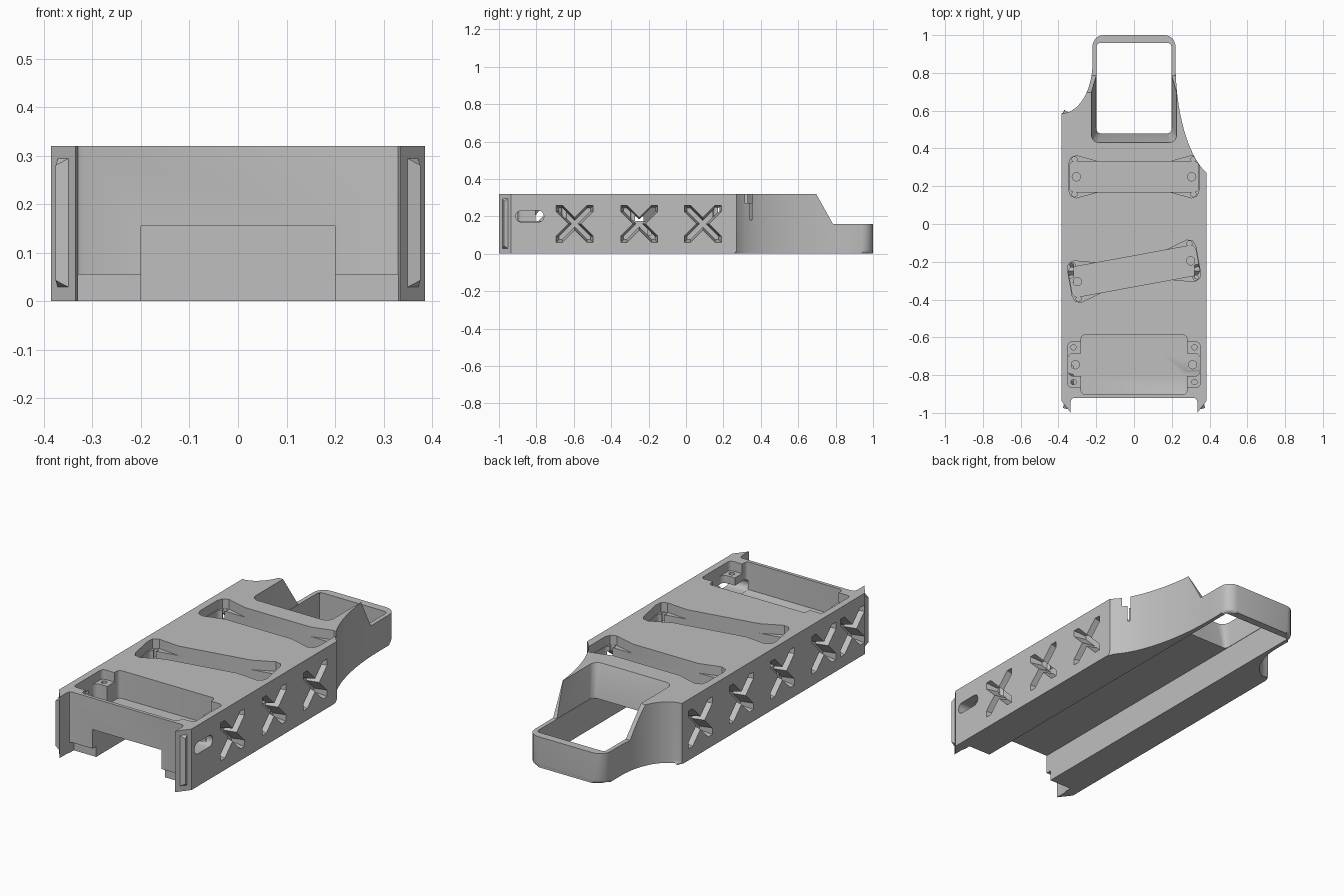
import bpy, bmesh, math
from mathutils import Matrix, Vector

cube = bpy.data.objects.get("Cube")
if cube:
    bpy.data.objects.remove(cube, do_unlink=True)

grey = bpy.data.materials.new("plain grey")
grey.use_nodes = True
COLOUR = (0.52, 0.52, 0.52, 1)
grey.diffuse_color = COLOUR
grey.node_tree.nodes["Principled BSDF"].inputs["Base Color"].default_value = COLOUR


def finish(name, bm):
    bmesh.ops.recalc_face_normals(bm, faces=bm.faces)
    mesh = bpy.data.meshes.new(name)
    bm.to_mesh(mesh)
    bm.free()
    mesh.materials.append(grey)
    ob = bpy.data.objects.new(name, mesh)
    bpy.context.collection.objects.link(ob)
    return ob


def loft(name, low, z0, high, z1, matrix=Matrix(), fillet=0):
    """Solid between two outlines with the same number of points."""
    bm = bmesh.new()
    a = [bm.verts.new((x, y, z0)) for x, y in low]
    b = [bm.verts.new((x, y, z1)) for x, y in high]
    bm.faces.new(a)
    bm.faces.new(b)
    for i in range(len(a)):
        j = (i + 1) % len(a)
        bm.faces.new((a[i], a[j], b[j], b[i]))
    if fillet:
        edges = [e for e in bm.edges if all(v.co.z == z0 and v.co.y > 0.265 for v in e.verts)]
        bmesh.ops.bevel(bm, geom=edges, offset=fillet, segments=3, profile=0.5, affect='EDGES')
    bmesh.ops.transform(bm, matrix=matrix, verts=bm.verts)
    return finish(name, bm)


def prism(name, pts, z0, z1, matrix=Matrix(), fillet=0):
    return loft(name, pts, z0, pts, z1, matrix, fillet)


def rounded(x0, x1, y0, y1, r, n=5):
    """Rounded rectangle outline."""
    pts = []
    corners = ((x1 - r, y1 - r), (x0 + r, y1 - r), (x0 + r, y0 + r), (x1 - r, y0 + r))
    for q, (cx, cy) in enumerate(corners):
        for i in range(n + 1):
            t = math.pi / 2 * (q + i / n)
            pts.append((cx + r * math.cos(t), cy + r * math.sin(t)))
    return pts


def circle(x, y, r):
    return [(x + r * math.cos(math.tau * i / 16), y + r * math.sin(math.tau * i / 16))
            for i in range(16)]


def apply_boolean(target, tool, operation='DIFFERENCE'):
    mod = target.modifiers.new("cut", 'BOOLEAN')
    mod.operation, mod.solver, mod.object = operation, 'EXACT', tool
    bpy.context.view_layer.objects.active = target
    bpy.ops.object.modifier_apply(modifier=mod.name)
    bpy.data.objects.remove(tool, do_unlink=True)


def cut(pts, z0, z1, matrix=Matrix()):
    apply_boolean(body, prism("cutter", pts, z0, z1, matrix))


def sweep(cx, cy, rx, ry, t0):
    """Concave elliptic flank running from the body side to the tail loop."""
    steps = [t0 + (math.pi / 2 - t0) * i / 14 for i in range(15)]
    return [(cx + rx * math.sin(t), cy - ry * math.cos(t)) for t in steps]


# Body plan: front prongs, straight sides, swept flanks and tail loop
TOP = 0.32
prong = [(0.318, -0.92), (0.33, -0.925), (0.335, -0.94), (0.335, -1), (0.385, -0.935)]
right = prong + sweep(0.47, 0.85, -0.25, 0.617, math.asin(0.34))
left = [(-x, y) for x, y in prong] + sweep(-0.385, 0.85, 0.165, 0.265, 0)
loop_end = [p for p in rounded(-0.22, 0.22, 0.6, 1, 0.06) if p[1] > 0.93]
body = prism("tray_body", right + loop_end + left[::-1], 0, TOP, fillet=0.018)

# Underside channel, tail opening and the flared clearance above the loop
cut([(-0.2, -1.1), (0.2, -1.1), (0.2, 0.96), (-0.2, 0.96)], -0.1, 0.155)
cut(rounded(-0.198, 0.198, 0.48, 0.958, 0.02), 0.1, 0.5)
apply_boolean(body, loft("cutter", rounded(-0.2, 0.2, 0.48, 1.2, 0.03), 0.16,
                         rounded(-0.226, 0.226, 0.43, 1.2, 0.04), TOP + 0.001))

# Slanted ends of the side wings
along_x = Matrix(((0, 0, 1, 0), (1, 0, 0, 0), (0, 1, 0, 0), (0, 0, 0, 1)))
cut([(1.1, 0.16), (0.785, 0.16), (0.685, 0.34), (1.1, 0.34)], -0.5, 0.5, along_x)

# Small step under the front face
for s in (-1, 1):
    cut([(s * 0.15, -1.1), (s * 0.33, -1.1), (s * 0.33, -0.89), (s * 0.15, -0.89)], -0.1, 0.055)

# Two slim pockets with flared screw ledges; the middle one is turned
FLOOR, LEDGE = 0.175, 0.27
flare = [(0.19, 0.08), (0.305, 0.112), (0.335, 0.1), (0.345, 0.07)]
flare += [(x, -y) for x, y in flare[::-1]]
for y, angle in ((0.25, 0), (-0.25, 10.4)):
    place = Matrix.Translation((0, y, 0)) @ Matrix.Rotation(math.radians(angle), 4, 'Z')
    cut(rounded(-0.342, 0.342, -0.08, 0.08, 0.025), FLOOR, 0.5, place)
    for s in (-1, 1):
        cut([(s * px, py) for px, py in flare], LEDGE, 0.5, place)
        cut(circle(s * 0.305, 0, 0.022), 0.1, 0.3, place)
        for t in (-1, 1):
            cut(circle(s * 0.315, t * 0.092, 0.014), 0.18, 0.3, place)

# Wide front pocket with end tabs and screw ledges
place = Matrix.Translation((0, -0.745, 0))
cut(rounded(-0.28, 0.28, -0.157, 0.157, 0.02), FLOOR, 0.5, place)
cut(rounded(-0.35, 0.35, -0.06, 0.06, 0.03), FLOOR, 0.5, place)
for s in (-1, 1):
    cut(rounded(s * 0.3 - 0.05, s * 0.3 + 0.05, -0.12, 0.12, 0.02), LEDGE, 0.5, place)
    cut(circle(s * 0.31, 0, 0.022), 0.1, 0.3, place)
    for t in (-1, 1):
        cut(circle(s * 0.32, t * 0.092, 0.014), 0.18, 0.3, place)

# Cable slot in one side wall
cut(rounded(-0.91, -0.76, 0.17, 0.23, 0.028), 0.27, 0.5, along_x)


# Cross-shaped recesses along both sides, narrowing inwards
def cross(cy, notch, reach):
    pts = []
    for q in range(4):
        c, s = round(math.cos(q * math.pi / 2)), round(math.sin(q * math.pi / 2))
        for a, b in ((notch, 0), (reach, reach - notch), (reach, reach), (reach - notch, reach)):
            pts.append((cy + a * c - b * s, 0.16 + a * s + b * c))
    return pts


for side, rows in ((1, (0.09, -0.25, -0.595)), (-1, (0.43, 0.09, -0.25, -0.595, -0.83))):
    for y in rows:
        tool = loft("cutter", cross(y, 0.018, 0.085), side * 0.32,
                    cross(y, 0.034, 0.099), side * 0.386, along_x)
        apply_boolean(body, tool)

# Latch ridges on the slanted prong faces
for side, name in ((1, "left_latch_ridge"), (-1, "right_latch_ridge")):
    bm = bmesh.new()
    for x, y, inset in ((0.37, -0.947, 0), (0.342, -0.983, 0), (0.376, -0.974, 0.018)):
        for z in (0.025 + inset, 0.298 - inset):
            bm.verts.new((side * x, y, z))
    bmesh.ops.convex_hull(bm, input=bm.verts)
    finish(name, bm)

# Smooth the curved walls, keep the corners crisp
bpy.ops.object.select_all(action='DESELECT')
body.select_set(True)
bpy.context.view_layer.objects.active = body
bpy.ops.object.shade_smooth_by_angle(angle=math.radians(30))
